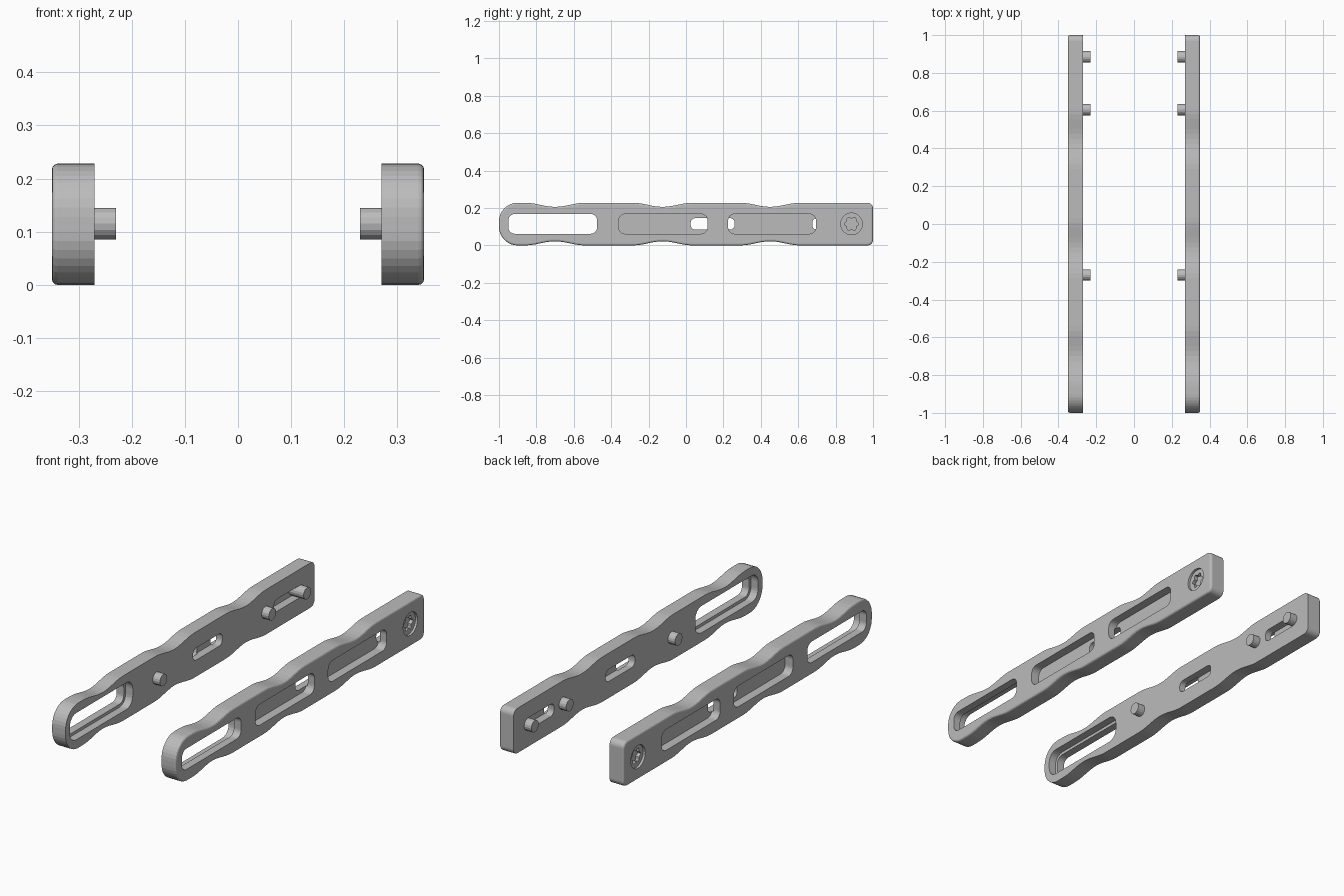
import bpy, bmesh, math

if "Cube" in bpy.data.objects:
    bpy.data.objects.remove(bpy.data.objects["Cube"])

INNER, OUTER = 0.27, 0.35
MID, TOP, DIP = 0.115, 0.228, 0.022
TAU = 2 * math.pi

metal = bpy.data.materials.new("satin grey")
metal.use_nodes = True
grey = (0.5, 0.5, 0.5, 1)
metal.diffuse_color = grey
metal.node_tree.nodes["Principled BSDF"].inputs["Base Color"].default_value = grey


def prism(name, outline, x0, x1, rim=0):
    """Extrude a counterclockwise (y, z) outline along x, rounding the rim at x1."""
    bm = bmesh.new()
    base = bm.faces.new([bm.verts.new((x0, y, z)) for y, z in outline])
    made = bmesh.ops.extrude_face_region(bm, geom=[base])["geom"]
    for v in made:
        if isinstance(v, bmesh.types.BMVert):
            v.co.x = x1
    bmesh.ops.recalc_face_normals(bm, faces=bm.faces[:])
    if rim:
        edges = [e for e in bm.edges if all(abs(v.co.x - x1) < 1e-5 for v in e.verts)]
        bmesh.ops.bevel(bm, geom=edges, offset=rim, segments=3, profile=0.5, affect='EDGES')
    mesh = bpy.data.meshes.new(name)
    bm.to_mesh(mesh)
    bm.free()
    mesh.materials.append(metal)
    obj = bpy.data.objects.new(name, mesh)
    bpy.context.collection.objects.link(obj)
    return obj


def arc(cy, cz, r, start, steps=6):
    """Quarter-circle corner, beginning at the given quarter turn."""
    return [(cy + r * math.cos(a), cz + r * math.sin(a))
            for a in [(start + i / steps) * TAU / 4 for i in range(steps + 1)]]


def slot(y0, y1, half, r):
    z0, z1 = MID - half, MID + half
    return (arc(y1 - r, z1 - r, r, 0) + arc(y0 + r, z1 - r, r, 1)
            + arc(y0 + r, z0 + r, r, 2) + arc(y1 - r, z0 + r, r, 3))


def circle(y, r, n=24):
    return [(y + r * math.cos(TAU * i / n), MID + r * math.sin(TAU * i / n)) for i in range(n)]


def cut(target, outline, x0, x1):
    cutter = prism("cutter", outline, x0, x1)
    cutter.hide_render = True
    mod = target.modifiers.new("cut", 'BOOLEAN')
    mod.operation, mod.solver, mod.object = 'DIFFERENCE', 'EXACT', cutter
    bpy.context.view_layer.objects.active = target
    bpy.ops.object.modifier_apply(modifier=mod.name)
    bpy.data.objects.remove(cutter)


def both_sides(obj):
    obj.modifiers.new("mirror", 'MIRROR').use_axis[0] = True


# Scalloped edge, front to back
scallops = []
for centre in (-0.70, -0.125, 0.45):
    for i in range(13):
        t = i / 6 - 1
        scallops.append((centre + 0.16 * t, DIP * (1 + math.cos(math.pi * t)) / 2))

# Rail body: rounded front end, squarer back end
R_FRONT, R_BACK = 0.1, 0.03
bottom = [(y, d) for y, d in scallops]
top = [(y, TOP - d) for y, d in reversed(scallops)]
outline = (bottom + arc(1 - R_BACK, R_BACK, R_BACK, 3) + arc(1 - R_BACK, TOP - R_BACK, R_BACK, 0)
           + top + arc(-1 + R_FRONT, TOP - R_FRONT, R_FRONT, 1, 9)
           + arc(-1 + R_FRONT, R_FRONT, R_FRONT, 2, 9))
rail = prism("side_rail", outline, INNER, OUTER, rim=0.01)

# Front slot, wider on the inner face
cut(rail, slot(-0.95, -0.475, 0.053, 0.035), 0.2, 0.4)
cut(rail, slot(-0.965, -0.46, 0.068, 0.05), 0.2, 0.31)

# Long pockets on the outer face
for y0, y1 in ((-0.36, 0.115), (0.225, 0.695)):
    cut(rail, slot(y0, y1, 0.053, 0.035), 0.305, 0.4)

# Short slots on the inner face that break into the pockets
for y0, y1 in ((0.025, 0.26), (0.675, 0.91)):
    cut(rail, slot(y0, y1, 0.031, 0.025), 0.2, 0.312)

# Screw recess with a six-lobed socket
SCREW = 0.885
cut(rail, circle(SCREW, 0.058, 32), 0.338, 0.4)
lobes = []
for i in range(36):
    a = TAU * i / 36
    r = 0.033 + 0.006 * math.cos(6 * a)
    lobes.append((SCREW + r * math.cos(a), MID + r * math.sin(a)))
cut(rail, lobes, 0.32, 0.4)
both_sides(rail)

# Locating pins on the inner face
for name, y, root in (("front_pin", -0.27, 0.275), ("middle_pin", 0.605, 0.275),
                      ("screw_pin", SCREW, 0.315)):
    both_sides(prism(name, circle(y, 0.03, 16), 0.23, root))
